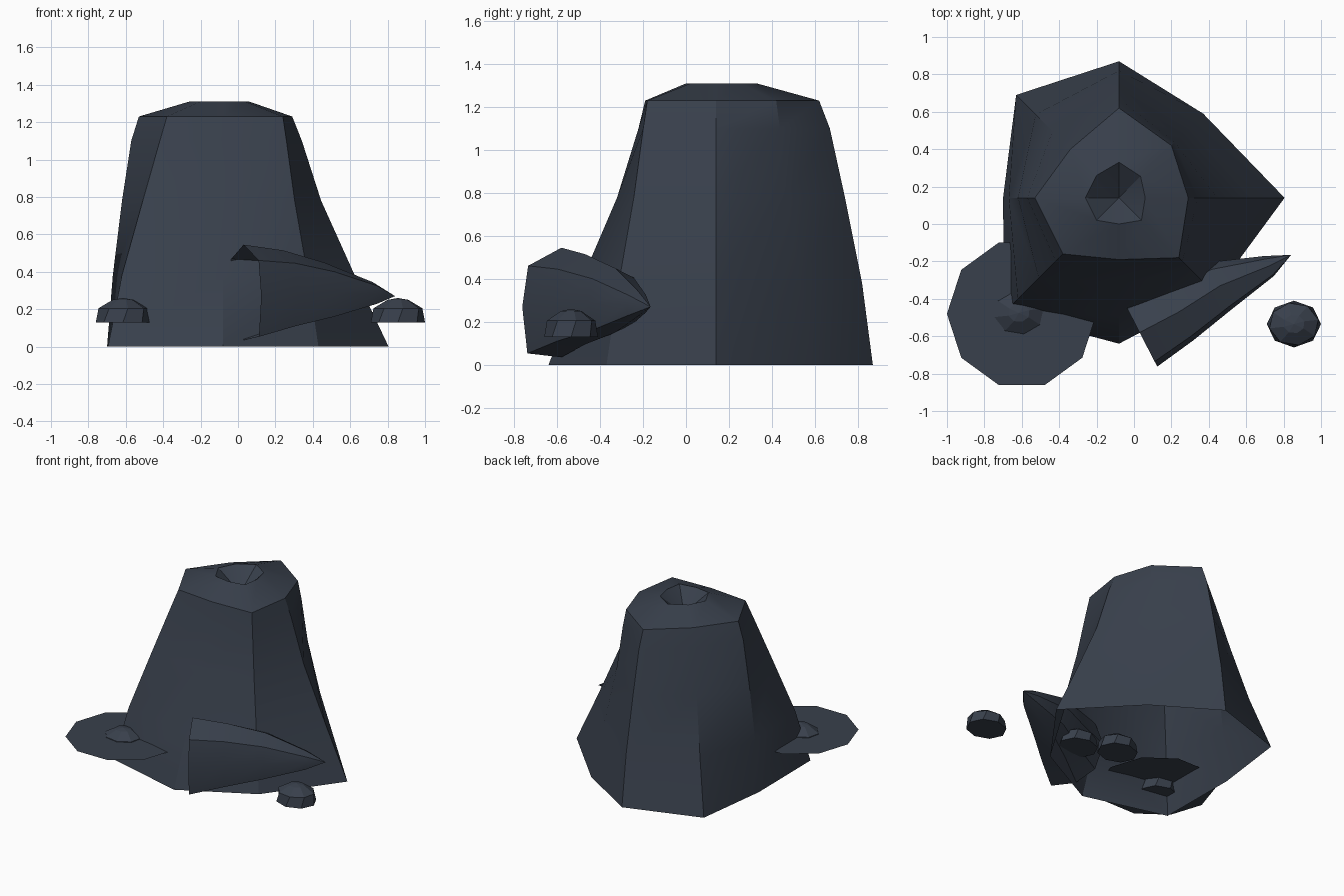
import bpy, bmesh, math
from mathutils import Vector, Matrix

if "Cube" in bpy.data.objects:
    bpy.data.objects.remove(bpy.data.objects["Cube"])

slate = bpy.data.materials.new("dark slate")
slate.diffuse_color = (0.040, 0.051, 0.072, 1)
slate.use_nodes = True
slate.node_tree.nodes["Principled BSDF"].inputs["Base Color"].default_value = slate.diffuse_color


def finish(bm, name, angle=None):
    """Turn a bmesh into a named, coloured object."""
    me = bpy.data.meshes.new(name)
    bm.to_mesh(me)
    bm.free()
    me.materials.append(slate)
    if angle:
        me.shade_smooth()
        me.set_sharp_from_angle(angle=math.radians(angle))
    ob = bpy.data.objects.new(name, me)
    bpy.context.collection.objects.link(ob)
    return ob


def loft(rings, tip, cap=False):
    """Skin a stack of equal rings and close the far end on a point."""
    bm = bmesh.new()
    vs = [[bm.verts.new(p) for p in ring] for ring in rings]
    n = len(vs[0])
    for a, b in zip(vs, vs[1:]):
        for i in range(n):
            j = (i + 1) % n
            bm.faces.new((a[i], a[j], b[j], b[i]))
    end = bm.verts.new(tip)
    for i in range(n):
        bm.faces.new((vs[-1][i], vs[-1][(i + 1) % n], end))
    if cap:
        bm.faces.new(vs[0][::-1])
    return bm


# Rock body: eight-sided tapering shell, open below, with a small crater
CX, CY = -0.08, 0.14
D = 2 ** 0.5
base = [0.885, 0.45 * D, 0.73, 0.55 * D, 0.62, 0.615 * D, 0.78, 0.51 * D]
top = [0.37, 0.28 * D, 0.48, 0.26 * D, 0.45, 0.30 * D, 0.33, 0.32 * D]
rim = [0.14, 0.115 * D, 0.19, 0.12 * D, 0.18, 0.12 * D, 0.14, 0.12 * D]
# how far each side still flares at heights 0.38, 0.78 and 1.10
flare = [(.65, .30, .10), (.64, .28, .10), (.80, .48, .20), (.64, .33, .10),
         (.82, .53, .24), (.765, .41, .12), (.67, .29, .07), (.70, .33, .10)]


def ring(radii, z):
    return [(CX + r * math.cos(k * math.pi / 4),
             CY + r * math.sin(k * math.pi / 4), z) for k, r in enumerate(radii)]


rings = [ring(base, 0)]
for level, z in enumerate((0.38, 0.78, 1.10)):
    rings.append(ring([t + (b - t) * f[level]
                       for b, t, f in zip(base, top, flare)], z))
rings += [ring(top, 1.23), ring(rim, 1.31)]
finish(loft(rings, (CX, CY, 1.17)), "rock_body", 30)

# Curved horn leaning on the front, open at its wide end
side = Vector((0.46, -0.89, 0))
section = [(1, -.08), (.85, .67), (0, 1), (-.7, .7),
           (-1, 0), (-.7, -.7), (0, -1), (.87, -.93)]
stations = [((0.03, -0.58, 0.29), 0.205, 0.255),
            ((0.24, -0.47, 0.305), 0.17, 0.21),
            ((0.46, -0.33, 0.30), 0.14, 0.15),
            ((0.72, -0.225, 0.285), 0.06, 0.06)]
horn = [[Vector(c) + side * (u * w) + Vector((0, 0, v * h)) for u, v in section]
        for c, w, h in stations]
bm = loft(horn, (0.84, -0.165, 0.27))
bmesh.ops.recalc_face_normals(bm, faces=bm.faces)
finish(bm, "front_horn", 30)

# Flat ten-sided plate at the front left, one corner pointing to the side
bm = bmesh.new()
bmesh.ops.create_circle(bm, cap_ends=True, segments=10, radius=0.4,
                        matrix=Matrix.Translation((-0.6, -0.48, 0.2))
                        @ Matrix.Rotation(math.pi / 2, 4, 'Z'))
for f in bm.faces:
    f.normal_update()
    if f.normal.z < 0:
        f.normal_flip()
finish(bm, "ledge_plate")

# Low faceted pebbles with flat undersides, two of them hidden inside the body
for i, (x, y) in enumerate([(-0.615, -0.475), (0.855, -0.535),
                            (0.22, -0.33), (-0.03, -0.21)]):
    layers = [[(x + 0.145 * s * math.cos(k * math.pi / 4 + turn),
                y + 0.125 * s * math.sin(k * math.pi / 4 + turn), z)
               for k in range(8)]
              for s, z, turn in ((1.0, 0.13, 0.0), (0.92, 0.205, 0.2), (0.4, 0.25, 0.3))]
    finish(loft(layers, (x, y, 0.26), cap=True), f"pebble_{i + 1}")
